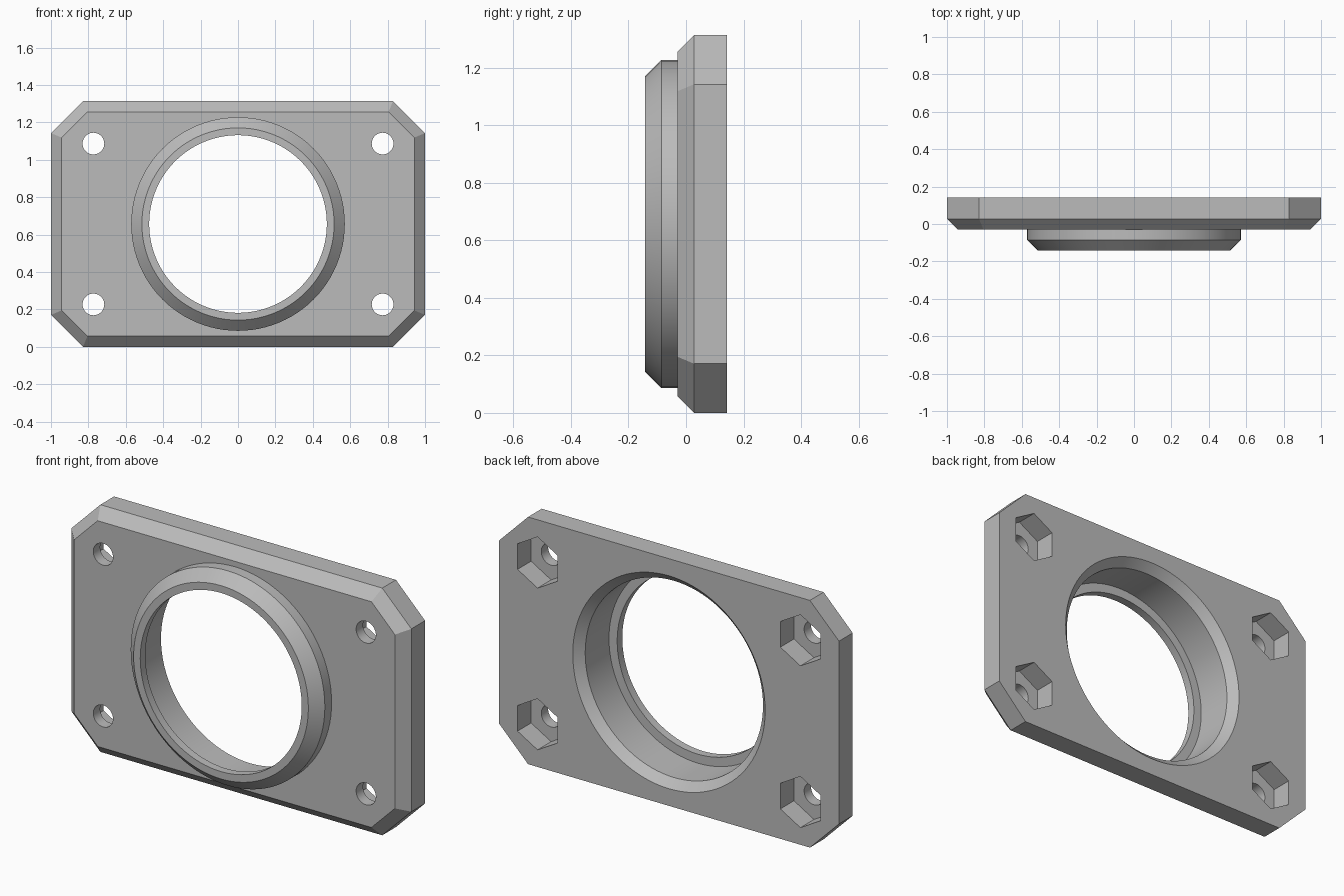
import bpy
import bmesh
from math import cos, sin, pi

cube = bpy.data.objects.get("Cube")
if cube:
    bpy.data.objects.remove(cube, do_unlink=True)

WIDTH, HEIGHT = 2.0, 1.314
MID = HEIGHT / 2
FRONT, BACK = -0.143, 0.143      # ring lip and plate back
PLATE_FRONT = -0.029
CHAMFER = 0.057

grey = bpy.data.materials.new("grey")
grey.use_nodes = True
colour = (0.5, 0.5, 0.5, 1)
grey.diffuse_color = colour
grey.node_tree.nodes["Principled BSDF"].inputs["Base Color"].default_value = colour


def circle(r, x=0, z=MID, n=96):
    """Outline with n sides and a corner at the top."""
    return [(x + r * sin(2 * pi * i / n), z + r * cos(2 * pi * i / n)) for i in range(n)]


def clipped_rectangle(inset, cut):
    """Rectangle outline with its four corners cut at 45 degrees."""
    w, h = WIDTH / 2 - inset, HEIGHT / 2 - inset
    right = [(w - cut, h), (w, h - cut), (w, cut - h), (w - cut, -h)]
    left = [(-x, z) for x, z in reversed(right)]
    return [(x, z + MID) for x, z in right + left]


def loft(name, sections):
    """Closed solid through matching outlines placed along y."""
    bm = bmesh.new()
    rings = [[bm.verts.new((x, y, z)) for x, z in outline] for y, outline in sections]
    for a, b in zip(rings, rings[1:]):
        for i in range(len(a)):
            j = (i + 1) % len(a)
            bm.faces.new((a[i], a[j], b[j], b[i]))
    bm.faces.new(rings[0])
    bm.faces.new(rings[-1])
    bmesh.ops.recalc_face_normals(bm, faces=bm.faces)
    mesh = bpy.data.meshes.new(name)
    bm.to_mesh(mesh)
    bm.free()
    mesh.materials.append(grey)
    obj = bpy.data.objects.new(name, mesh)
    bpy.context.collection.objects.link(obj)
    return obj


def combine(body, tool, operation):
    """Apply a boolean and remove the helper."""
    mod = body.modifiers.new(operation, 'BOOLEAN')
    mod.operation, mod.object, mod.solver = operation, tool, 'EXACT'
    bpy.context.view_layer.objects.active = body
    bpy.ops.object.modifier_apply(modifier=mod.name)
    bpy.data.objects.remove(tool, do_unlink=True)


# Plate with clipped corners and a chamfered front edge
plate = loft("flange_plate", [
    (PLATE_FRONT, clipped_rectangle(CHAMFER, 0.138)),
    (PLATE_FRONT + CHAMFER, clipped_rectangle(0, 0.171)),
    (BACK, clipped_rectangle(0, 0.171))])

# Raised collar with a chamfered rim
combine(plate, loft("collar", [
    (FRONT, circle(0.571 - CHAMFER)),
    (FRONT + CHAMFER, circle(0.571)),
    (0.06, circle(0.571))]), 'UNION')

# Through hole, then the wider bore behind the lip, flared at the back
combine(plate, loft("hole_cutter", [
    (-0.3, circle(0.475)), (0.3, circle(0.475))]), 'DIFFERENCE')
combine(plate, loft("bore_cutter", [
    (-0.1, circle(0.523)),
    (BACK - 0.043, circle(0.523)),
    (BACK, circle(0.566)),
    (0.2, circle(0.566))]), 'DIFFERENCE')

# Four bolt holes with hexagonal nut pockets in the back
for x in (-0.773, 0.773):
    for z in (MID - 0.43, MID + 0.43):
        combine(plate, loft("bolt_cutter", [
            (y, circle(0.058, x, z, 48)) for y in (-0.3, 0.3)]), 'DIFFERENCE')
        combine(plate, loft("nut_cutter", [
            (y, circle(0.136, x, z, 6)) for y in (0.029, 0.3)]), 'DIFFERENCE')

bpy.ops.object.select_all(action='DESELECT')
plate.select_set(True)
bpy.context.view_layer.objects.active = plate
bpy.ops.object.shade_smooth_by_angle(angle=pi / 6)
